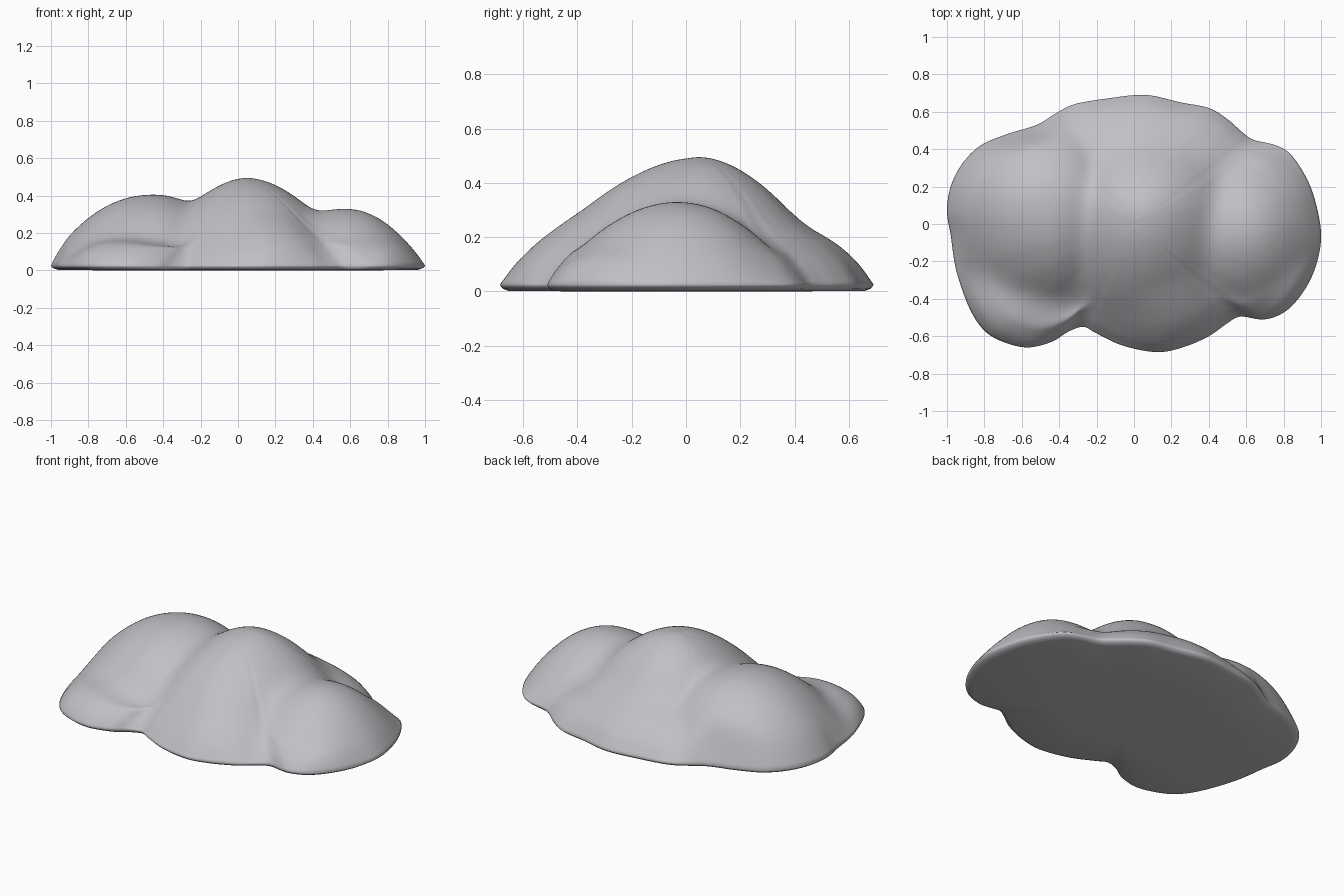
import bpy, bmesh, math
from mathutils import Vector

if "Cube" in bpy.data.objects:
    bpy.data.objects.remove(bpy.data.objects["Cube"])

# Footprint seen from above, counter-clockwise
OUTLINE = [(1, -.05), (.97, .12), (.92, .25), (.84, .37), (.76, .42), (.64, .45), (.58, .49),
           (.5, .56), (.4, .62), (.25, .65), (.06, .69), (-.15, .67), (-.32, .64), (-.42, .59),
           (-.52, .53), (-.68, .48), (-.82, .42), (-.92, .32), (-.98, .2), (-1, .07), (-.98, -.06),
           (-.95, -.25), (-.88, -.45), (-.8, -.57), (-.7, -.63), (-.57, -.66), (-.44, -.63),
           (-.35, -.575), (-.27, -.55), (-.2, -.585), (-.06, -.65), (.12, -.685), (.26, -.66),
           (.4, -.6), (.5, -.53), (.57, -.495), (.7, -.51), (.82, -.46), (.92, -.34), (.98, -.2)]

# Lobes: cx, cy, height, radius -x, +x, -y, +y, falloff exponent
LOBES = [(.05, .05, .5, .60, .62, .72, .55, 1.8),       # centre
         (-.45, .10, .41, .60, .50, .63, .52, 2.2),     # left
         (.58, -.03, .335, .64, .44, .50, .47, 2.0),    # right
         (-.60, -.38, .16, .36, .36, .30, .30, 2.4),    # front left
         (.02, .30, .25, .65, .70, .40, .41, 2.6),      # back
         (.15, -.28, .285, .40, .42, .42, .40, 2.2),    # front centre
         (.80, -.30, .13, .25, .22, .24, .25, 2.2)]     # front right

STEPS, RINGS, RIM = 6, 56, .03


def smooth_max(a, b, k=.07):
    h = max(k - abs(a - b), 0) / k
    return max(a, b) + h * h * k / 4


def height(x, y, d):
    z = min(.7 * d, .1)
    for cx, cy, h, xn, xp, yn, yp, e in LOBES:
        u = (x - cx) / (xp if x > cx else xn)
        v = (y - cy) / (yp if y > cy else yn)
        z = smooth_max(z, h * (1 - math.hypot(u, v) ** e) - RIM)
    return RIM + max(0, -smooth_max(-z, -2.1 * d, .05))


# Closed smooth curve through the footprint points
curve = []
n = len(OUTLINE)
for i in range(n):
    a, b, c, d = (Vector(OUTLINE[(i + j) % n]) for j in (-1, 0, 1, 2))
    for s in range(STEPS):
        t = s / STEPS
        curve.append(.5 * (2 * b + (c - a) * t + (2 * a - 5 * b + 4 * c - d) * t * t
                           + (3 * b - a - 3 * c + d) * t ** 3))

# Concentric rings: domed top from the middle out, then the tucked rim
bm = bmesh.new()
top = bm.verts.new((0, 0, height(0, 0, .6)))
rings = []
for r in range(1, RINGS + 1):
    f = 1 - (1 - r / RINGS) ** 1.15
    rings.append([bm.verts.new((p.x * f, p.y * f, height(p.x * f, p.y * f, p.length * (1 - f))))
                  for p in curve])
for f, z in ((.996, .022), (.982, .013), (.955, .006), (.5, .004)):
    rings.append([bm.verts.new((p.x * f, p.y * f, z)) for p in curve])
base = bm.verts.new((0, 0, .004))
m = len(curve)
for i in range(m):
    j = (i + 1) % m
    bm.faces.new((top, rings[0][i], rings[0][j]))
    bm.faces.new((base, rings[-1][j], rings[-1][i]))
    for p, q in zip(rings, rings[1:]):
        bm.faces.new((p[i], q[i], q[j], p[j]))

# Soften the creases on the top only
for _ in range(10):
    bmesh.ops.smooth_vert(bm, verts=[top] + [v for r in rings[:RINGS - 1] for v in r], factor=.5,
                          use_axis_x=False, use_axis_y=False, use_axis_z=True)
for v in bm.verts:
    v.co.z -= .004

mesh = bpy.data.meshes.new("lumpy_mound")
bm.to_mesh(mesh)
bm.free()
mound = bpy.data.objects.new("lumpy_mound", mesh)
bpy.context.collection.objects.link(mound)
grey = bpy.data.materials.new("stone grey")
grey.diffuse_color = (.53, .53, .56, 1)
grey.use_nodes = True
grey.node_tree.nodes["Principled BSDF"].inputs["Base Color"].default_value = grey.diffuse_color
mesh.materials.append(grey)
bpy.context.view_layer.objects.active = mound
mound.select_set(True)
bpy.ops.object.shade_smooth_by_angle(angle=math.radians(75))
